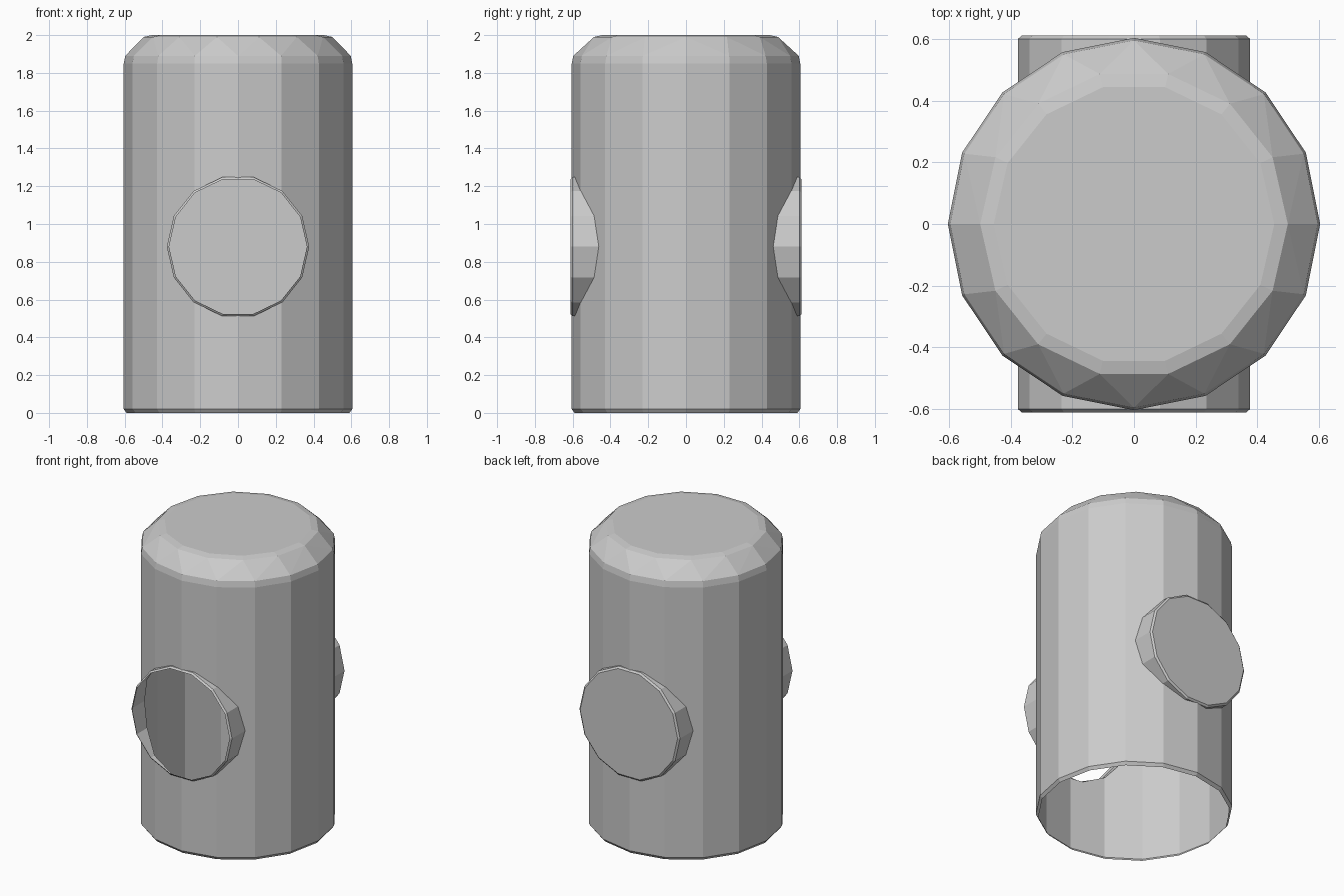
import bpy, bmesh, math
from mathutils import Matrix, Vector

if "Cube" in bpy.data.objects:
    bpy.data.objects.remove(bpy.data.objects["Cube"])


def lathe_hull(name, rings, matrix=Matrix.Identity(4)):
    """Convex turned solid from (radius, height, sides) rings."""
    bm = bmesh.new()
    for r, z, n in rings:
        for i in range(n):
            a = 2 * math.pi * i / n
            bm.verts.new((r * math.cos(a), r * math.sin(a), z))
    bmesh.ops.convex_hull(bm, input=bm.verts[:])
    bmesh.ops.dissolve_limit(bm, angle_limit=0.01, verts=bm.verts[:], edges=bm.edges[:])
    bm.transform(matrix)
    bmesh.ops.recalc_face_normals(bm, faces=bm.faces[:])
    mesh = bpy.data.meshes.new(name)
    bm.to_mesh(mesh)
    bm.free()
    ob = bpy.data.objects.new(name, mesh)
    bpy.context.collection.objects.link(ob)
    return ob


# Main barrel with rounded top and a small lip at the bottom
body = lathe_hull("hollow_body", [
    (0.59, 0.0, 16), (0.605, 0.02, 16), (0.605, 1.85, 16),
    (0.597, 1.89, 16), (0.50, 1.99, 14), (0.456, 2.0, 14)])

# Cross pipe running front to back
pipe = lathe_hull("cross_pipe", [
    (0.365, -0.612, 14), (0.377, -0.602, 14), (0.377, 0.602, 14), (0.365, 0.612, 14)],
    Matrix.Translation((0, 0, 0.88)) @ Matrix.Rotation(math.pi / 2, 4, 'X'))

# Merge the pipe into the barrel
mod = body.modifiers.new("join_pipe", 'BOOLEAN')
mod.operation = 'UNION'
mod.solver = 'EXACT'
mod.object = pipe
deps = bpy.context.evaluated_depsgraph_get()
merged = bpy.data.meshes.new_from_object(body.evaluated_get(deps))
body.modifiers.clear()
body.data = merged
bpy.data.objects.remove(pipe)

# Open the bottom and the front port; the back port stays capped
bm = bmesh.new()
bm.from_mesh(merged)
down, front = Vector((0, 0, -1)), Vector((0, -1, 0))
opened = [f for f in bm.faces
          if (f.normal.dot(down) > 0.99 and f.calc_center_median().z < 0.01)
          or (f.normal.dot(front) > 0.99 and f.calc_center_median().y < -0.608)]
bmesh.ops.delete(bm, geom=opened, context='FACES')
for f in bm.faces:
    f.smooth = False
bm.to_mesh(merged)
bm.free()
